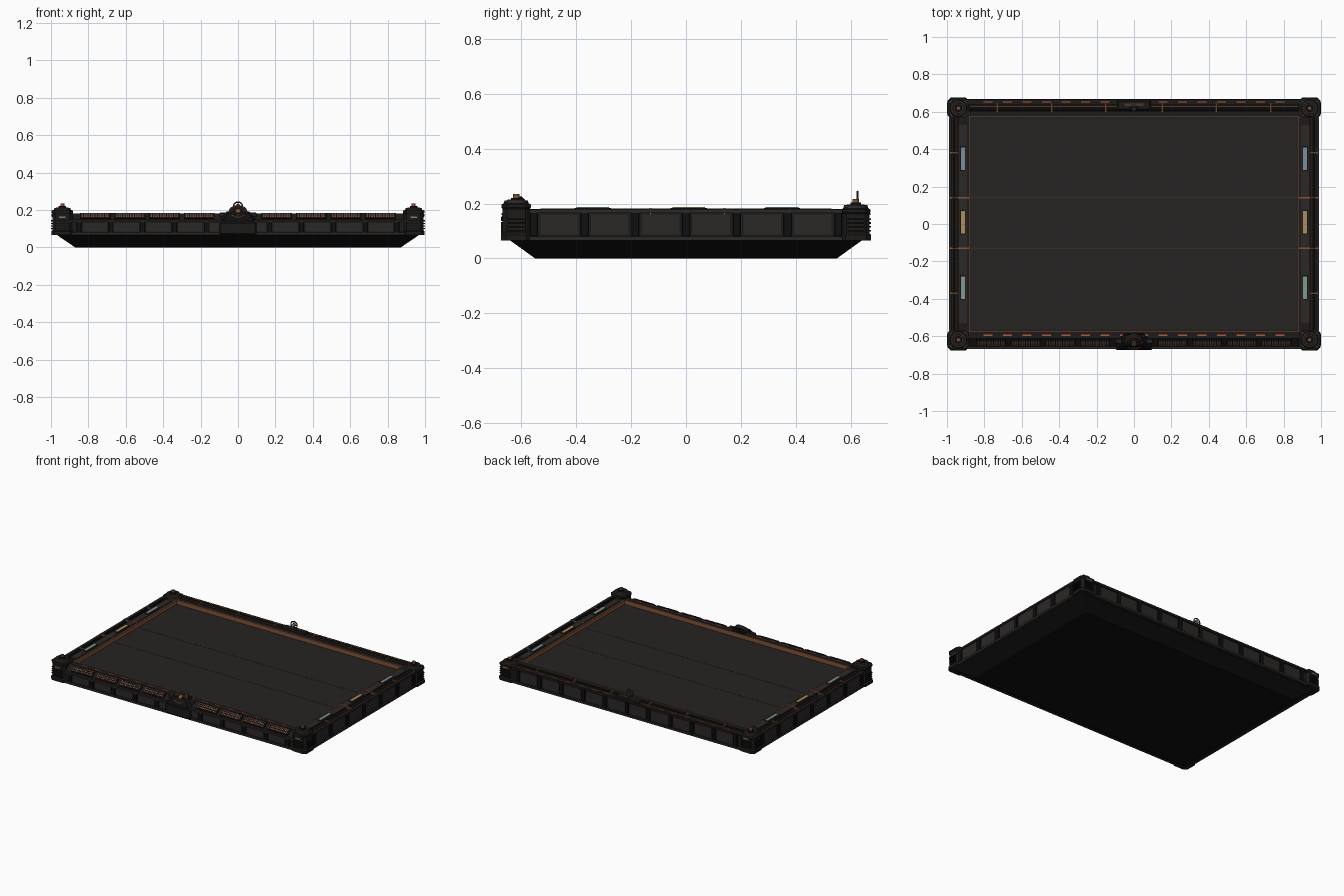
import bpy, bmesh
from math import pi
from mathutils import Matrix, Vector

if "Cube" in bpy.data.objects:
    bpy.data.objects.remove(bpy.data.objects["Cube"])


def material(name, r, g, b):
    m = bpy.data.materials.new(name)
    m.diffuse_color = (r, g, b, 1)
    m.use_nodes = True
    m.node_tree.nodes["Principled BSDF"].inputs["Base Color"].default_value = m.diffuse_color
    return m


DARK = material("dark_metal", 0.012, 0.011, 0.010)
BLACK = material("black_metal", 0.005, 0.005, 0.005)
PANEL = material("panel_metal", 0.024, 0.021, 0.020)
DECK = material("deck_grey", 0.018, 0.017, 0.016)
COPPER = material("copper", 0.22, 0.085, 0.04)
BRONZE = material("dark_bronze", 0.07, 0.035, 0.02)
RED = material("red_light", 0.45, 0.10, 0.05)
PALE = material("pale_key", 0.25, 0.20, 0.15)
BLUE = material("blue_light", 0.20, 0.27, 0.33)
AMBER = material("amber_light", 0.42, 0.27, 0.12)
GREEN = material("green_light", 0.22, 0.32, 0.27)


def finish(name, bm, mat, bevel=0, smooth=False):
    bmesh.ops.recalc_face_normals(bm, faces=bm.faces)
    me = bpy.data.meshes.new(name)
    bm.to_mesh(me)
    bm.free()
    me.materials.append(mat)
    ob = bpy.data.objects.new(name, me)
    bpy.context.collection.objects.link(ob)
    if bevel:
        b = ob.modifiers.new("bevel", 'BEVEL')
        b.width, b.segments = bevel, 1
    if smooth:
        for p in me.polygons:
            p.use_smooth = True
        me.set_sharp_from_angle(angle=0.7)
    return ob


def boxes(name, items, mat, bevel=0, tilt=0):
    """items: (x0, x1, y0, y1, z0, z1) boxes joined in one mesh."""
    bm = bmesh.new()
    for x0, x1, y0, y1, z0, z1 in items:
        mid = Vector((x0 + x1, y0 + y1, z0 + z1)) / 2
        bmesh.ops.create_cube(bm, size=1, matrix=Matrix.Translation(mid) @ Matrix.Rotation(tilt, 4, 'X')
                              @ Matrix.Diagonal((x1 - x0, y1 - y0, z1 - z0, 1)))
    return finish(name, bm, mat, bevel)


def both(items):
    """Add the copies mirrored across x."""
    return items + [(-b, -a, *r) for a, b, *r in items]


def rail(name, prof, half, mat, axis, side):
    """Extrude an (outward, z) profile along a side of the tray."""
    bm = bmesh.new()
    ends = []
    for t in (-half, half):
        ends.append([bm.verts.new((t, side * u, z) if axis == 'x' else (side * u, t, z)) for u, z in prof])
    bm.faces.new(ends[0])
    bm.faces.new(ends[1])
    n = len(prof)
    for i in range(n):
        bm.faces.new((ends[0][i], ends[0][(i + 1) % n], ends[1][(i + 1) % n], ends[1][i]))
    return finish(name, bm, mat)


def stack(name, levels, mat):
    """Loft of chamfered rectangles (cx, cy, half_x, half_y, chamfer, z)."""
    bm = bmesh.new()
    rings = []
    for cx, cy, a, b, c, z in levels:
        pts = [(a, b - c), (a - c, b), (c - a, b), (-a, b - c), (-a, c - b), (c - a, -b), (a - c, -b), (a, c - b)]
        rings.append([bm.verts.new((cx + x, cy + y, z)) for x, y in pts])
    for r, s in zip(rings, rings[1:]):
        for i in range(8):
            bm.faces.new((r[i], r[(i + 1) % 8], s[(i + 1) % 8], s[i]))
    bm.faces.new(rings[0])
    bm.faces.new(rings[-1])
    return finish(name, bm, mat)


def disc(name, loc, r, h, mat, n=24, rot=None, r2=None):
    bm = bmesh.new()
    bmesh.ops.create_cone(bm, cap_ends=True, segments=n, radius1=r, radius2=r if r2 is None else r2, depth=h,
                          matrix=Matrix.Translation(loc) @ (rot or Matrix()))
    return finish(name, bm, mat, smooth=True)


def ring(name, loc, R, r, mat, rot):
    bpy.ops.mesh.primitive_torus_add(location=loc, rotation=rot, major_radius=R, minor_radius=r,
                                     major_segments=28, minor_segments=8)
    ob = bpy.context.object
    ob.name = name
    ob.data.materials.append(mat)
    bpy.ops.object.shade_smooth_by_angle()


# Hull and recessed deck
stack("lower_hull", [(0, 0, .87, .55, .01, 0), (0, 0, .97, .645, .01, .068)], BLACK)
boxes("deck", [(-.885, .885, -.577, .577, .066, .152)], DECK)
boxes("deck_copper_trim", both([(.876, .882, -.575, .575, .15, .181)])
      + [(-.88, .88, s * .572 - .003, s * .572 + .003, .15, .181) for s in (-1, 1)], COPPER)
boxes("deck_divider_lines", [(-.878, .878, y - .002, y + .002, .15, .1535) for y in (.14, -.13)], BRONZE)

# Rails around the deck, with a gutter on the sides and back
gutter = [(.88, .066), (.98, .066), (.98, .178), (.972, .178), (.972, .162), (.942, .162), (.942, .18), (.88, .18)]
for s in (-1, 1):
    rail("side_rail", gutter, .6, DARK, 'y', s)
    rail("side_rail_top_plate", [(.893, .18), (.937, .18), (.937, .1825), (.893, .1825)], .53, PANEL, 'y', s)
rail("back_rail", [(.574, .066), (.655, .066), (.655, .16), (.665, .163), (.665, .178), (.64, .178), (.64, .165),
                   (.605, .165), (.605, .18), (.574, .18)], .9, DARK, 'x', 1)
rail("front_rail", [(.574, .066), (.655, .066), (.655, .148), (.612, .182), (.574, .182)], .9, DARK, 'x', -1)
boxes("rail_edge_ledges", both([(.975, .99, -.57, .57, a, b) for a, b in ((.066, .08), (.166, .178))])
      + [(-.9, .9, .65, .667, .066, .08), (-.9, .9, -.667, -.65, .066, .08), (-.9, .9, -.668, -.648, .135, .148)], PANEL)

# Ribs and panels on the outer walls
boxes("side_ribs", both([(.975, .989, y - .014, y + .014, .08, .168)
                         for y in [i * .185 for i in range(-3, 4)]]), BLACK, .002)
boxes("side_panels", both([(.975, .983, y - .068, y + .068, .087, .16)
                           for y in [(i + .5) * .185 for i in range(-3, 3)]]), PANEL)
xs = [-.85 + .17 * i for i in range(11)]
boxes("back_ribs", [(x - .013, x + .013, .65, .666, .08, .168) for x in xs], BLACK, .002)
boxes("front_ribs", [(x - .013, x + .013, -.666, -.65, .078, .137) for x in xs if abs(x) > .02], BLACK, .002)
for s in (-1, 1):
    boxes("long_wall_panels", [(x + .02, x + .15, min(s * .65, s * .659), max(s * .65, s * .659), .086,
                                .158 if s > 0 else .13) for x in xs[:-1]], PANEL)

# Gutter pipes and copper clamps
for s in (-1, 1):
    for x, m in ((.951, BRONZE), (.964, BLACK)):
        disc("side_pipe", (s * x, 0, .168), .005, 1.16, m, 10, Matrix.Rotation(pi / 2, 4, 'X'))
for y, m in ((.614, BLACK), (.628, BRONZE)):
    disc("back_pipe", (0, y, .17), .006, 1.76, m, 10, Matrix.Rotation(pi / 2, 4, 'Y'))
boxes("side_clamps", both([(.94, .985, y - .004, y + .004, .16, .18) for y in (.38, -.37)]
                          + [(.882, .988, y - .004, y + .004, .16, .184) for y in (.14, -.13)]), COPPER)
boxes("back_clamps", [(x - .004, x + .004, .598, .645, .165, .183) for x in (-.73, -.44, -.15, .15, .44, .73)], COPPER)

# Status lights on the side rails
for y, m in ((.35, BLUE), (.01, AMBER), (-.34, GREEN)):
    boxes("side_light_frame", both([(.9, .93, y - .066, y + .066, .18, .1845)]), BLACK)
    boxes("side_light", both([(.904, .926, y - .06, y + .06, .18, .187)]), m)

# Red dashes on the long rails
dash = [-.78 + i * .104 for i in range(16)]
boxes("front_dashes", [(x - .024, x + .024, -.599, -.592, .18, .185) for x in dash], RED)
boxes("back_dashes", [(x - .024, x + .024, .649, .656, .176, .181) for x in dash if abs(x) > .1], RED)

# Key banks on the sloped front face
banks = both([(a, a + .165, 0) for a in (.125, .31, .495, .68)])
tilt = .67
boxes("front_key_banks", [(a, b, -.657, -.612, .163, .171) for a, b, _ in banks], BLACK, 0, tilt)
for name, y, z, m in (("upper_keys", -.624, .179, COPPER), ("middle_keys", -.634, .171, PALE),
                      ("lower_keys", -.645, .162, RED)):
    boxes("front_" + name, [(a + .008 + k * .0125, a + .016 + k * .0125, y - .0035, y + .0035, z - .004, z + .004)
                            for a, b, _ in banks for k in range(12)], m, 0, tilt)

# Corner towers, with caps, pegs, cooling fins and a small lamp
for sx in (-1, 1):
    for sy in (-1, 1):
        cx, cy = sx * .939, sy * .619
        top = .2 if sy < 0 else .182
        stack("corner_tower", [(cx, cy, .059, .056, .018, .066), (cx, cy, .059, .056, .018, .085),
                               (cx, cy, .053, .05, .016, .092), (cx, cy, .053, .05, .016, top - .02),
                               (cx, cy, .057, .053, .018, top - .015), (cx, cy, .057, .053, .018, top - .003),
                               (cx, cy, .05, .047, .016, top)], DARK)
        disc("corner_cap", (cx, cy, top + .006), .046, .012, PANEL, 24, r2=.042)
        ring("corner_cap_ring", (cx, cy, top + .012), .03, .003, BRONZE, (0, 0, 0))
        disc("corner_peg_base", (cx, cy, top + .015), .02, .012, BLACK)
        disc("corner_peg", (cx, cy, top + .023), .011, .022, COPPER, 12)
        boxes("corner_fins", [(cx - .061, cx + .061, cy - .03, cy + .03, z, z + .006)
                              for z in (.098, .112, .126, .14)]
              + [(cx - .035, cx + .035, cy - .056, cy + .056, z, z + .006) for z in (.098, .112, .126, .14)], BLACK)
        boxes("corner_lamp", [(cx - .018, cx + .018, cy + sy * .051 - .003, cy + sy * .051 + .003, .158, .166)], PALE)
        boxes("corner_bolts", [(cx + i * .038 - .004, cx + i * .038 + .004, cy + j * .035 - .004,
                                cy + j * .035 + .004, top - .002, top + .004)
                               for i in (-1, 1) for j in (-1, 1)], BRONZE)

# Front dial on its housing
boxes("front_apron", [(-.1, .1, -.674, -.64, .068, .136)], DARK, .008)
stack("front_dial_housing", [(0, -.63, .1, .044, .02, .136), (0, -.63, .1, .044, .02, .15),
                             (0, -.617, .06, .03, .015, .192)], BLACK)
lean = Matrix.Rotation(pi / 4, 4, 'X')
c = Vector((0, -.628, .184))
n = Vector((0, -.707, .707))
disc("front_dial", c, .05, .02, DARK, 32, lean)
for R, r, m in ((.044, .004, COPPER), (.029, .004, BRONZE)):
    ring("front_dial_ring", c + n * .011, R, r, m, (pi / 4, 0, 0))
disc("front_dial_hub", c + n * .013, .014, .012, COPPER, 16, lean)
boxes("front_dial_wings", both([(.055, .1, -.64, -.615, .165, .186)]), PANEL, .004)

# Back plaque with an upright ring
boxes("back_plaque", [(-.09, .09, .61, .662, .165, .187)], DARK, .006)
boxes("back_plaque_inlay", [(-.05, .05, .63, .644, .185, .189)], BRONZE)
disc("ring_foot", (0, .625, .19), .018, .012, PANEL, 16)
ring("upright_ring", (0, .625, .219), .024, .004, BRONZE, (pi / 2, 0, 0))
ring("upright_inner_ring", (0, .625, .219), .011, .0025, COPPER, (pi / 2, 0, 0))
boxes("upright_ring_spokes", [(-.024, .024, .6235, .6265, .2175, .2205), (-.0015, .0015, .6235, .6265, .195, .243)], BRONZE)
